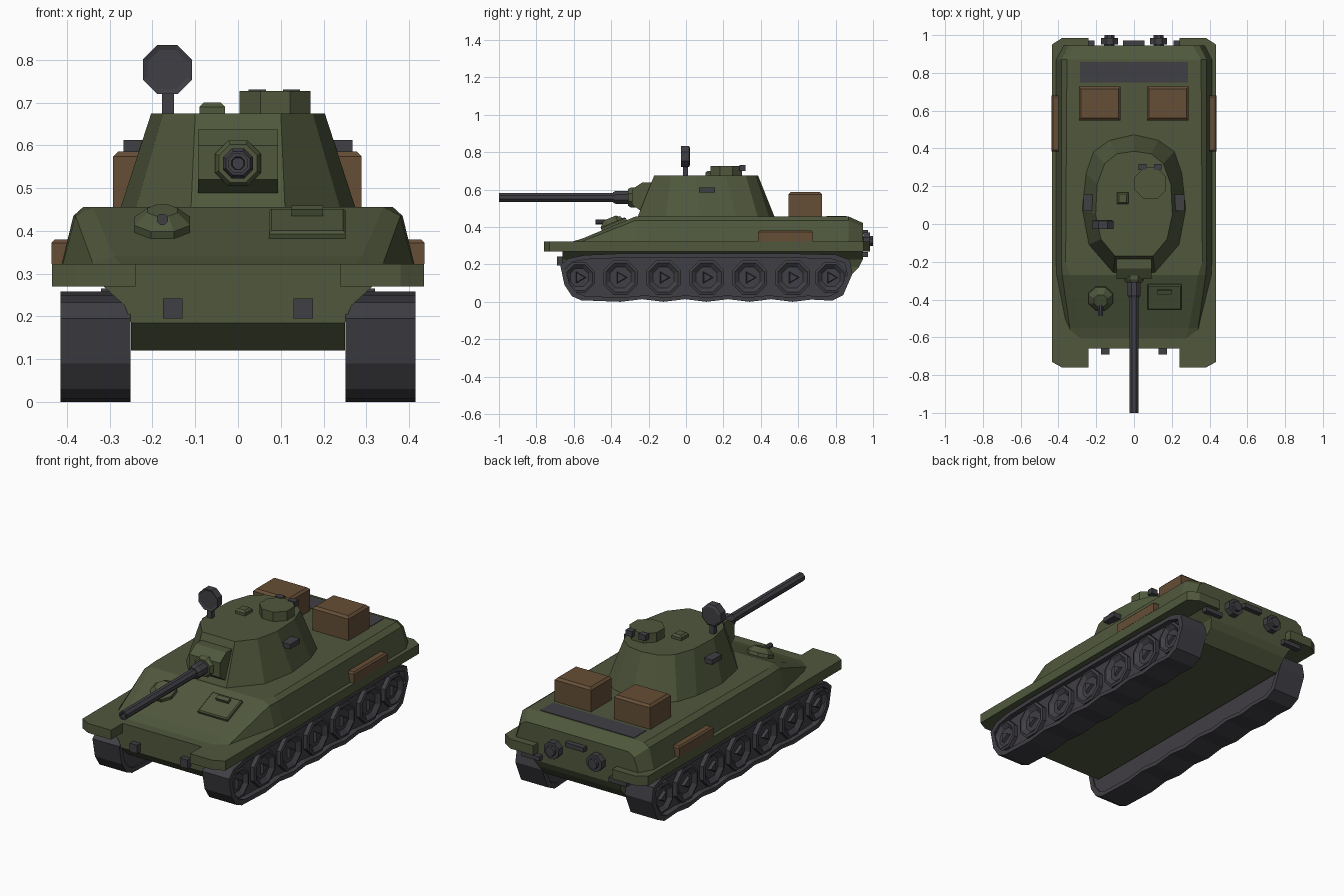
import bpy, bmesh, math
from mathutils import Vector, Matrix

if "Cube" in bpy.data.objects:
    bpy.data.objects.remove(bpy.data.objects["Cube"])


def material(name, rgb):
    m = bpy.data.materials.new(name)
    m.diffuse_color = (*rgb, 1)
    m.use_nodes = True
    m.node_tree.nodes["Principled BSDF"].inputs["Base Color"].default_value = m.diffuse_color
    return m


GREEN = material("olive_green", (0.080, 0.097, 0.046))
GREY = material("dark_grey", (0.051, 0.049, 0.058))
BROWN = material("wood_brown", (0.130, 0.076, 0.037))


def loft(name, rings, mat, closed=False, matrix=None):
    """Skin a list of equal rings; cap the ends unless closed into a loop."""
    bm = bmesh.new()
    rows = [[bm.verts.new(p) for p in ring] for ring in rings]
    n = len(rows[0])
    pairs = list(zip(rows, rows[1:])) + ([(rows[-1], rows[0])] if closed else [])
    for a, b in pairs:
        for i in range(n):
            j = (i + 1) % n
            bm.faces.new((a[i], a[j], b[j], b[i]))
    if not closed:
        bm.faces.new(rows[0])
        bm.faces.new(rows[-1])
    if matrix:
        bmesh.ops.transform(bm, matrix=matrix, verts=bm.verts)
    bmesh.ops.recalc_face_normals(bm, faces=bm.faces)
    me = bpy.data.meshes.new(name)
    bm.to_mesh(me)
    bm.free()
    me.materials.append(mat)
    ob = bpy.data.objects.new(name, me)
    bpy.context.collection.objects.link(ob)
    return ob


def box(name, x, y, z, mat, chamfer=0, matrix=None):
    """Box from ranges, optionally with chamfered top edges."""
    def rect(h, c):
        return [(x[0] + c, y[0] + c, h), (x[1] - c, y[0] + c, h),
                (x[1] - c, y[1] - c, h), (x[0] + c, y[1] - c, h)]
    rings = [rect(z[0], 0), rect(z[1] - chamfer, 0)]
    if chamfer:
        rings.append(rect(z[1], chamfer))
    return loft(name, rings, mat, matrix=matrix)


def turned(name, centre, axis, stations, mat, n=8, phase=0.5, matrix=None):
    """Faceted solid along an axis; stations are (distance, radius)."""
    rings = []
    for d, r in stations:
        ring = []
        for i in range(n):
            a = 2 * math.pi * (i + phase) / n
            u, v = r * math.cos(a), r * math.sin(a)
            p = {"x": (d, u, v), "y": (u, d, v), "z": (u, v, d)}[axis]
            ring.append(Vector(centre) + Vector(p))
        rings.append(ring)
    return loft(name, rings, mat, matrix=matrix)


def mirrored(half):
    return half + [(-x, *rest) for x, *rest in reversed(half) if abs(x) > 1e-6]


# Upper hull: cross-sections from nose to tail
sections = [(-0.66, (.26, .305), (.31, .295), (.33, .28)),
            (-0.55, (.29, .340), (.34, .325), (.36, .30)),
            (-0.27, (.34, .456), (.38, .435), (.415, .30)),
            (-0.20, (.362, .456), (.385, .435), (.418, .30)),
            (0.87, (.355, .456), (.385, .435), (.418, .30)),
            (0.945, (.31, .422), (.345, .40), (.38, .30))]
loft("upper_hull", [[(x, y, z) for x, z in mirrored(list(pts))]
                    for y, *pts in sections], GREEN)

# Fender deck: one plan outline with notches front and rear
plan = mirrored([(.24, -.66), (.24, -.76), (.38, -.76), (.435, -.73),
                 (.435, .95), (.38, .985), (.24, .985), (.24, .942)])
loft("fender_deck", [[(x, y, z) for x, y in plan] for z in (.27, .322)], GREEN)

# Lower hull: plan rectangles stacked upwards
levels = [(.12, .25, -.59, .86), (.185, .25, -.66, .925), (.225, .265, -.66, .945),
          (.275, .32, -.66, .945), (.305, .32, -.66, .945)]
loft("lower_hull", [[(-w, a, z), (w, a, z), (w, b, z), (-w, b, z)]
                    for z, w, a, b in levels], GREEN)

# Tracks and wheels
wheel_y = [-.57, -.35, -.12, .11, .34, .57, .775]
bottom = [(-.61, .03), (-.56, .008)]
for a, b in zip(wheel_y[1:-1], wheel_y[2:]):
    bottom += [(a, 0), ((a + b) / 2, .014)]
bottom[-1] = (.67, .012)
top = [(.80, .252)] + [(y, .258) for y in reversed(wheel_y[1:-1])] + [(-.54, .25)]
belt = bottom + [(.78, .006), (.84, .035), (.89, .15), (.875, .225)] + top + \
    [(-.63, .232), (-.672, .195), (-.65, .09)]
inner = [(.11 + (y - .11) * .965, .13 + (z - .13) * .82) for y, z in belt]
for s, side in ((1, "right"), (-1, "left")):
    def ring(points, x):
        return [(s * x, y, z) for y, z in points]
    loft(f"track_belt_{side}", [ring(belt, .252), ring(belt, .415),
                                ring(inner, .415), ring(inner, .252)], GREY, closed=True)
    loft(f"track_core_{side}", [ring(inner, .26), ring(inner, .385)], GREY)
    for i, y in enumerate(wheel_y):
        r = .088 if i in (0, 6) else .1
        turned(f"wheel_{side}_{i}", (0, y, .13), "x",
               [(s * .30, r), (s * .408, r), (s * .412, r * .85), (s * .394, r * .6)], GREY)
        turned(f"hub_{side}_{i}", (0, y, .13), "x",
               [(s * .39, .038), (s * .410, .03)], GREY, n=3, phase=0)

# Turret: base and roof outlines
base = mirrored([(0, .475), (.13, .445), (.215, .385), (.255, .27),
                 (.276, .08), (.24, -.11), (.11, -.26)])
roof = mirrored([(0, .385), (.09, .372), (.155, .32), (.195, .21),
                 (.203, .05), (.175, -.08), (.10, -.17)])
loft("turret", [[(x, y, .45) for x, y in base], [(x, y, .675) for x, y in roof]], GREEN)

# Gun mount: side profile across the turret front, then collar and barrel
profile = [(-.15, .637), (-.235, .637), (-.29, .60), (-.29, .52), (-.24, .485), (-.15, .485)]
loft("mantlet", [[(x, y, z) for y, z in profile] for x in (-.093, .093)], GREEN)
gun = (0, 0, .558)
turned("gun_collar", gun, "y", [(-.27, .058), (-.295, .058), (-.31, .048)], GREEN)
turned("gun_sleeve", gun, "y", [(-.29, .038), (-.375, .038), (-.39, .03)], GREY)
turned("gun_barrel", gun, "y", [(-.38, .025), (-1.0, .025), (-1.0, .016), (-.97, .014)], GREY)

# Turret roof fittings
turned("cupola", (.087, .215, 0), "z", [(.67, .09), (.727, .09)], GREEN)
for x in (.045, .125):
    box("periscope", (x - .02, x + .02), (.285, .318), (.70, .731), GREY)
box("roof_vent", (-.09, -.03), (.105, .168), (.67, .70), GREEN, .01)
box("light_stem", (-.178, -.15), (-.015, .012), (.67, .73), GREY)
turned("searchlight", (-.165, 0, .777), "y",
       [(-.022, .05), (-.026, .062), (.015, .062), (.022, .05)], GREY)
for s in (1, -1):
    box("vision_block", sorted((s * .21, s * .268)), (.07, .155), (.585, .612), GREY)

# Rear deck: crates and engine grille
for x0, x1 in ((-.292, -.071), (.068, .289)):
    box("crate", (x0, x1), (.548, .728), (.45, .586), BROWN, .012)
box("engine_grille", (-.285, .285), (.75, .858), (.45, .459), GREY)

# Side stowage planks
for s in (1, -1):
    box("side_plank", sorted((s * .39, s * .436)), (.385, .68), (.322, .38), BROWN, .008)

# Front plate fittings, tilted with the slope
slope = math.atan2(.116, .28)


def on_slope(x, y):
    z = .456 + (y + .27) * .116 / .28
    return Matrix.Translation((x, y, z)) @ Matrix.Rotation(slope, 4, "X")


turned("bow_gun_mount", (0, 0, 0), "z", [(-.01, .07), (.018, .07), (.045, .038)],
       GREEN, matrix=on_slope(-.177, -.39))
turned("bow_gun", (-.177, 0, .427), "y", [(-.38, .014), (-.485, .014)], GREY)
box("driver_hatch", (-.09, .09), (-.075, .068), (-.01, .018), GREEN, .006, on_slope(.162, -.38))
box("hatch_handle", (-.037, .037), (-.012, .012), (0, .034), GREEN, 0, on_slope(.162, -.35))

# Tow hooks, exhausts and rear rails
for s in (1, -1):
    box("tow_hook", sorted((s * .13, s * .176)), (-.69, -.65), (.195, .242), GREY)
    turned("exhaust", (s * .13, 0, .325), "y",
           [(.93, .03), (.95, .03), (.95, .048), (.985, .048), (.985, .03), (1.0, .028)], GREY)
    box("rear_rail", sorted((s * .21, s * .32)), (.94, .972), (.24, .265), GREY)
box("centre_rail", (-.058, .056), (.94, .972), (.36, .385), GREY)
